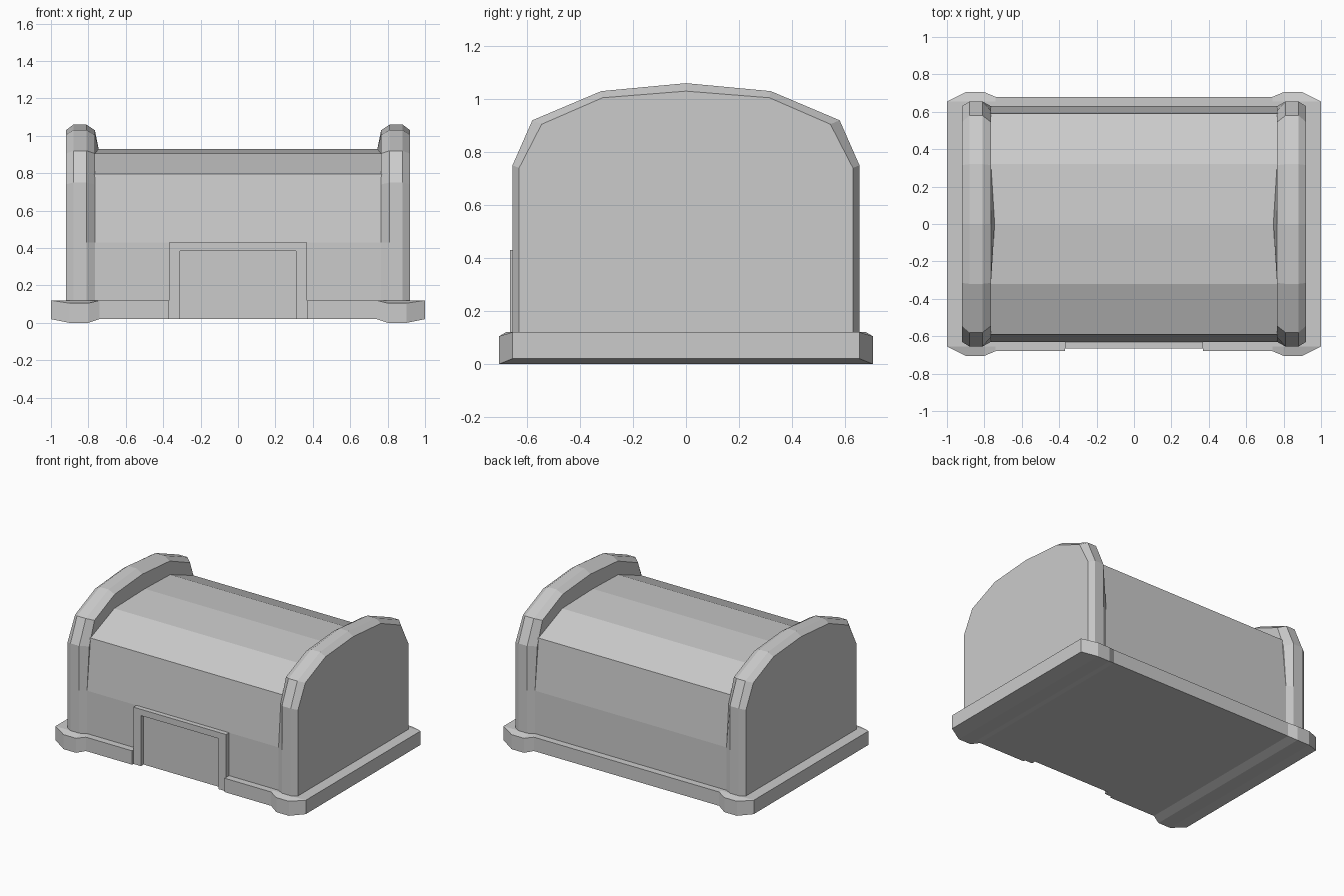
import bpy, bmesh

if "Cube" in bpy.data.objects:
    bpy.data.objects.remove(bpy.data.objects["Cube"])


def loft(name, sections):
    """Skin matching closed rings of points and cap both ends."""
    bm = bmesh.new()
    rings = [[bm.verts.new(p) for p in s] for s in sections]
    n = len(rings[0])
    for a, b in zip(rings, rings[1:]):
        for i in range(n):
            j = (i + 1) % n
            bm.faces.new((a[i], a[j], b[j], b[i]))
    bm.faces.new(rings[0])
    bm.faces.new(rings[-1])
    bmesh.ops.recalc_face_normals(bm, faces=bm.faces)
    mesh = bpy.data.meshes.new(name)
    bm.to_mesh(mesh)
    bm.free()
    obj = bpy.data.objects.new(name, mesh)
    bpy.context.collection.objects.link(obj)
    return obj


def arch(x, half, apex_x=None):
    """Mirror a half profile (y, z), bottom to apex, into a ring at x."""
    ring = [(x, -y, z) for y, z in half[:-1]]
    ring.append((x if apex_x is None else apex_x, 0, half[-1][1]))
    return ring + [(x, y, z) for y, z in reversed(half[:-1])]


def box(name, x0, x1, y0, y1, z0, z1):
    return loft(name, [[(x, y0, z0), (x, y1, z0), (x, y1, z1), (x, y0, z1)]
                       for x in (x0, x1)])


# Central hall with faceted barrel roof
roof = [(.63, .05), (.63, .43), (.59, .795), (.32, .905), (0, .93)]
loft("hall", [arch(-.78, roof), arch(.78, roof)])

# Bevelled arched end walls
full = [(.655, .05), (.655, .43), (.655, .75), (.58, .92), (.32, 1.03), (0, 1.06)]
outer = [(.63, .05), (.63, .43), (.63, .74), (.545, .905), (.315, 1.005), (0, 1.03)]
inner = [(.63, .05), (.63, .43), (.605, .74), (.545, .905), (.315, 1.005), (0, 1.03)]
foot = [(.6, .05), (.6, .43), (.59, .74), (.58, .8), (.32, .905), (0, .93)]
for side, s in (("left", -1), ("right", 1)):
    loft(side + "_end_wall", [arch(s * .92, outer), arch(s * .88, full),
                              arch(s * .81, full), arch(s * .765, inner),
                              arch(s * .765, foot, s * .745)])

# Plinth: stations of (x, front y, back y, bottom z, edge top z)
half = [(1, .655, .655, .02, .12), (.9, .705, .705, 0, .105),
        (.8, .705, .705, 0, .105), (.74, .68, .68, .02, .12),
        (.37, .68, .68, .02, .12), (.37, .63, .68, .02, .12)]
stations = half + [(-h[0],) + h[1:] for h in reversed(half)]
loft("plinth", [[(x, -f, b), (x, k, b), (x, k, t), (x, min(k, .655), .12),
                 (x, -min(f, .655), .12), (x, -f, t)]
                for x, f, k, b, t in stations])

# Door frame around a recessed panel
for side, s in (("left", -1), ("right", 1)):
    box(side + "_door_jamb", s * .31, s * .37, -.665, -.6, .02, .43)
box("door_lintel", -.31, .31, -.665, -.6, .385, .43)
box("door_panel", -.31, .31, -.635, -.6, .02, .385)
